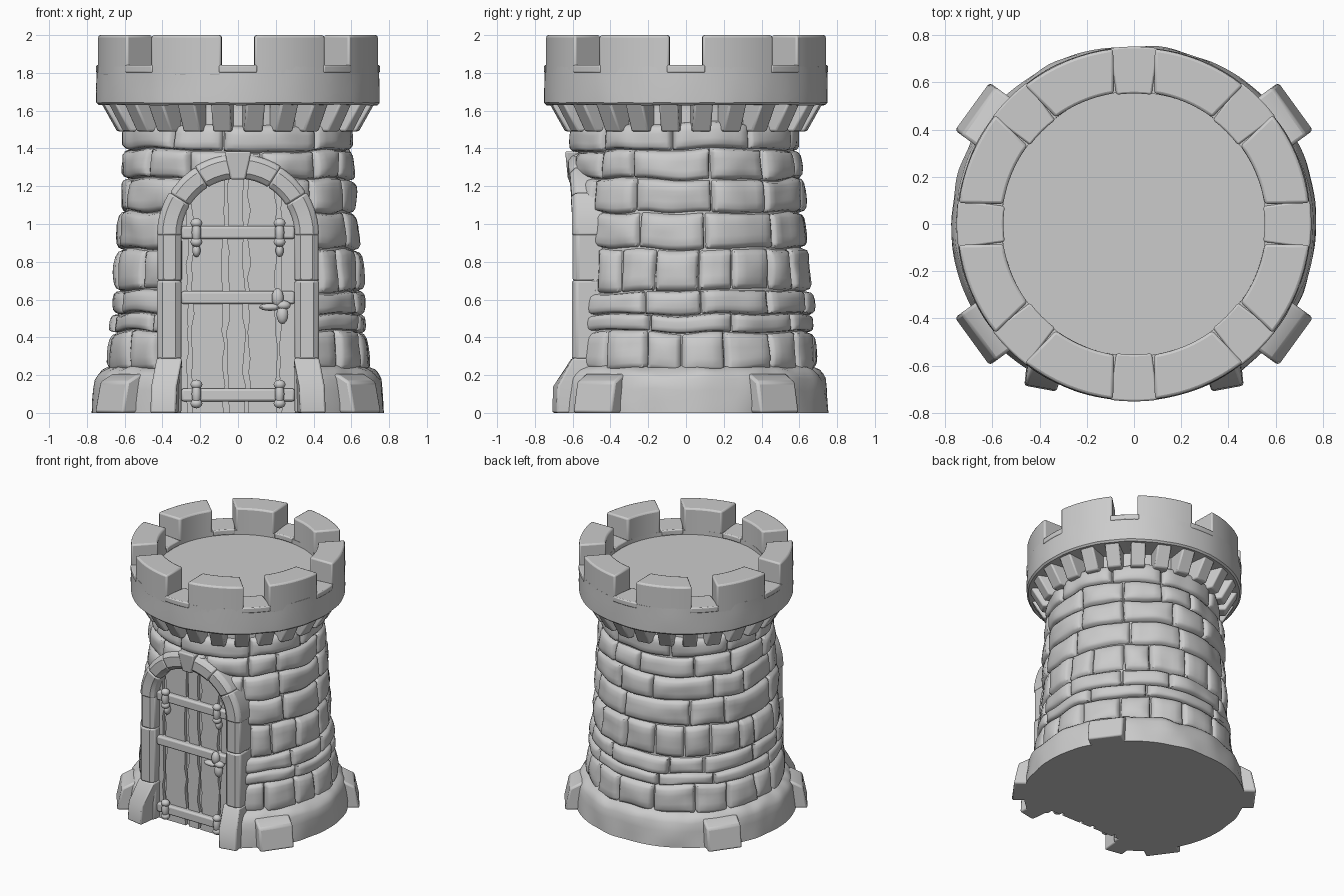
import bpy, bmesh, random
from math import sin, cos, pi, radians, hypot, sqrt
from mathutils import Vector, noise

if "Cube" in bpy.data.objects:
    bpy.data.objects.remove(bpy.data.objects["Cube"])

random.seed(4)
SPRING, R_IN, R_OUT = 0.94, 0.30, 0.425      # door arch


def polar(r, a, z):
    return Vector((r * cos(a), r * sin(a), z))


def rough(p, amp, freq=6):
    return amp * noise.noise(p * freq)


def clear_doorway(p):
    """Flatten masonry that lies behind the door and its frame."""
    if abs(p.x) < 0.38 and (p.z < SPRING or hypot(p.x, p.z - SPRING) < 0.385):
        p.y = max(p.y, -0.49)
    return p


def finish(name, bm, bevel=0.0, angle=35):
    bmesh.ops.remove_doubles(bm, verts=bm.verts, dist=1e-5)
    bmesh.ops.recalc_face_normals(bm, faces=bm.faces)
    me = bpy.data.meshes.new(name)
    bm.to_mesh(me)
    bm.free()
    ob = bpy.data.objects.new(name, me)
    bpy.context.collection.objects.link(ob)
    if bevel:
        m = ob.modifiers.new("soft_edges", 'BEVEL')
        m.width, m.segments, m.limit_method = bevel, 2, 'ANGLE'
        m.angle_limit = radians(40)
    bpy.ops.object.select_all(action='DESELECT')
    ob.select_set(True)
    bpy.context.view_layer.objects.active = ob
    bpy.ops.object.shade_smooth_by_angle(angle=radians(angle))
    return ob


def sweep(bm, sections):
    """Closed solid through a list of equal-sized cross-sections."""
    rings = [[bm.verts.new(p) for p in s] for s in sections]
    n = len(rings[0])
    for a, b in zip(rings, rings[1:]):
        for i in range(n):
            bm.faces.new((a[i], a[(i + 1) % n], b[(i + 1) % n], b[i]))
    bm.faces.new(rings[0])
    bm.faces.new(rings[-1][::-1])


def box(bm, x0, x1, y0, y1, z0, z1):
    sweep(bm, [[(x, y0, z0), (x, y1, z0), (x, y1, z1), (x, y0, z1)] for x in (x0, x1)])


def lathe(bm, profile, seg=144, amp=0.0, sx=1.0, door=False, loop=False):
    rings = []
    for r, z in profile:
        ring = []
        for i in range(seg):
            p = polar(r, 2 * pi * i / seg, z)
            if r > 0.3 and amp:
                p = polar(r + rough(p, amp), 2 * pi * i / seg, z + (rough(p, amp, 9) if z > 0.05 else 0))
            p.x *= sx
            ring.append(bm.verts.new(clear_doorway(p) if door else p))
        rings.append(ring)
    for a, b in zip(rings, rings[1:] + (rings[:1] if loop else [])):
        for i in range(seg):
            j = (i + 1) % seg
            bm.faces.new((a[i], a[j], b[j], b[i]))


def wall_r(z):
    return 0.695 - (z - 0.24) * 0.073


def arc_block(bm, a0, a1, r0, r1, z0, z1, n=8, inner_trim=0.0):
    secs = []
    for i in range(n + 1):
        t = i / n
        a = a0 + (a1 - a0) * t
        b = a0 + inner_trim + (a1 - a0 - 2 * inner_trim) * t
        secs.append([polar(r1, a, z0), polar(r1, a, z1), polar(r0, b, z1), polar(r0, b, z0)])
    sweep(bm, secs)


# Inner wall core up to the roof floor
bm = bmesh.new()
zs = [0.04 * i for i in range(42)]
lathe(bm, [(0, 0)] + [(wall_r(z) - 0.04, z) for z in zs] + [(0.575, 1.7), (0.57, 1.80), (0, 1.80)], door=True)
finish("wall_core", bm)

# Pillowed stone courses
bm = bmesh.new()
courses = [(0.22, 0.43, 17), (0.43, 0.52, 9), (0.52, 0.64, 11), (0.64, 0.87, 19),
           (0.87, 1.06, 10), (1.06, 1.235, 11), (1.235, 1.39, 12), (1.39, 1.53, 9)]
for k, (z0, z1, count) in enumerate(courses):
    step = 2 * pi / count
    cuts = [step * (i + random.uniform(-0.2, 0.2)) + k * 0.37 for i in range(count)]
    cuts.append(cuts[0] + 2 * pi)
    for a0, a1 in zip(cuts, cuts[1:]):
        out = random.uniform(-0.006, 0.010)
        n = max(5, int((a1 - a0) * 0.65 / 0.035))
        edge = 0.012 / ((a1 - a0) * 0.65)
        us = [0, edge, 2.5 * edge] + [i / n for i in range(1, n) if 3.5 * edge < i / n < 1 - 3.5 * edge] \
            + [1 - 2.5 * edge, 1 - edge, 1]
        vs = [0, 0.06, 0.16, 0.35, 0.5, 0.65, 0.84, 0.94, 1]
        drop = {0: 0.05, 1: 0.016, 2: 0.004}
        grid = []
        for i, u in enumerate(us):
            a, col = a0 + (a1 - a0) * u, []
            for j, v in enumerate(vs):
                q = polar(0.65, a, z0 + (z1 - z0) * v)
                d = max(drop.get(min(i, len(us) - 1 - i), 0), drop.get(min(j, len(vs) - 1 - j), 0))
                r = wall_r(q.z) + out - d + rough(q, 0.016, 7)
                p = polar(r, a + rough(q, 0.012, 5), q.z + rough(q, 0.022, 4))
                col.append(bm.verts.new(clear_doorway(p)))
            grid.append(col)
        for c, d in zip(grid, grid[1:]):
            for j in range(len(vs) - 1):
                bm.faces.new((c[j], d[j], d[j + 1], c[j + 1]))
finish("wall_stones", bm, angle=50)

# Base ring and its four buttress stones
bm = bmesh.new()
lathe(bm, [(0, 0), (0.758, 0), (0.755, 0.06), (0.748, 0.12), (0.74, 0.18), (0.725, 0.205), (0.705, 0.225),
           (0.66, 0.245), (0.6, 0.25)], amp=0.014, sx=1.025, door=True)
finish("base_ring", bm)
bm = bmesh.new()
for sx in (-1, 1):
    for sy in (-1, 1):
        out = Vector((sx * cos(radians(36)), sy * sin(radians(36)), 0))
        side = Vector((-out.y, out.x, 0))
        sweep(bm, [[out * r + side * w + Vector((0, 0, z)) for r, z in
                    ((0.62, 0), (0.85, 0), (0.815, 0.165), (0.74, 0.205), (0.62, 0.205))] for w in (-0.125, 0.125)])
finish("base_buttress_stones", bm, 0.014)

# Corbels under the parapet
bm = bmesh.new()
for i in range(24):
    a = 2 * pi * (i + 0.5) / 24
    out, side = polar(1, a, 0), Vector((-sin(a), cos(a), 0))
    sweep(bm, [[out * r + side * w + Vector((0, 0, z)) for r, z in
                ((0.55, 1.49), (0.64, 1.49), (0.725, 1.64), (0.55, 1.64))] for w in (-0.05, 0.05)])
finish("corbels", bm, 0.01)

# Parapet ring, merlons and crenel sills
bm = bmesh.new()
lathe(bm, [(0.56, 1.63), (0.738, 1.63), (0.75, 1.642), (0.75, 1.70), (0.748, 1.77), (0.747, 1.832),
           (0.56, 1.832), (0.56, 1.75)], amp=0.004, loop=True)
finish("parapet_ring", bm)
bm = bmesh.new()
for i in range(8):
    c, h = radians(22.5 + 45 * i), radians(22.5 - 6.8)
    arc_block(bm, c - h, c + h, 0.56, 0.747, 1.78, 2.0, inner_trim=radians(1.9))
finish("merlons", bm, 0.012)
bm = bmesh.new()
for i in range(8):
    c, h = radians(45 * i), radians(7.8)
    arc_block(bm, c - h, c + h, 0.553, 0.752, 1.80, 1.842, 4)
finish("crenel_sills", bm, 0.008)

# Door frame: jamb stones, arch stones, feet and keystone
bm = bmesh.new()


def frame_stone(stations, d=0.0):
    secs = []
    for x, z, nx, nz in stations:
        y = -0.60 - d - 0.03 * max(0, (z - 1.05) / 0.3)
        w = R_OUT - R_IN + d
        p = lambda k, yy: (x + nx * k, yy, z + nz * k)
        secs.append([p(0, -0.44), p(0, y + 0.025), p(0.03, y), p(w - 0.03, y), p(w, y + 0.025), p(w, -0.44)])
    sweep(bm, secs)


for s in (-1, 1):
    for z0, z1, d in ((0, 0.285, 0), (0.285, 0.70, 0.004), (0.70, SPRING + 0.04, 0)):
        frame_stone([(s * R_IN, z0, s, 0), (s * R_IN, z1, s, 0)], d)
    for a0, a1, d in ((0, 32, 0.004), (32, 58, 0), (58, 84, 0.005)):
        st = []
        for i in range(6):
            a = radians(a0 + (a1 - a0) * i / 5)
            st.append((s * R_IN * cos(a), SPRING + R_IN * sin(a), s * cos(a), sin(a)))
        frame_stone(st, d)
    sweep(bm, [[(s * x, y, z) for x, y, z in sec] for sec in (
        [(0.30, -0.45, 0), (0.33, -0.71, 0), (0.465, -0.685, 0), (0.44, -0.45, 0)],
        [(0.30, -0.45, 0.14), (0.325, -0.705, 0.14), (0.46, -0.68, 0.14), (0.44, -0.45, 0.14)],
        [(0.295, -0.45, 0.29), (0.295, -0.605, 0.29), (0.43, -0.60, 0.29), (0.43, -0.45, 0.29)])])
sweep(bm, [[(-w0, y, 1.235), (w0, y, 1.235), (w1, y - t, 1.385), (-w1, y - t, 1.385)]
           for y, w0, w1, t in ((-0.46, 0.04, 0.07, 0), (-0.625, 0.04, 0.07, 0.015))])
finish("door_frame", bm, 0.01)

# Door: backing board and ragged planks
bm = bmesh.new()
top = lambda x: SPRING + sqrt(0.35 ** 2 - x * x)
xs = [-0.33 + 0.66 * i / 16 for i in range(17)]
sweep(bm, [[(x, -0.44, 0), (x, -0.505, 0), (x, -0.505, top(x)), (x, -0.44, top(x))] for x in xs])
finish("door_backing", bm)
bm = bmesh.new()
cuts = [-0.32, -0.255, -0.065, 0.045, 0.215, 0.32]
gap = lambda: random.uniform(0.002, 0.022)
for x0, x1 in zip(cuts, cuts[1:]):
    secs = []
    for i in range(19):
        t = i / 18
        l, r = x0 + gap(), x1 - gap()
        secs.append([(l, -0.47, t * top(x0)), (l, -0.53, t * top(x0)), (r, -0.53, t * top(x1)), (r, -0.47, t * top(x1))])
    sweep(bm, secs)
finish("door_planks", bm)

# Iron straps, hinge knobs and latch
bm = bmesh.new()
for z in (0.095, 0.61, 0.955):
    box(bm, -0.30, 0.30, -0.565, -0.50, z - 0.034, z + 0.034)
finish("door_straps", bm, 0.012)
bm = bmesh.new()


def knob(x, z, sx, sz, y=-0.57, sy=0.03):
    v = bmesh.ops.create_uvsphere(bm, u_segments=14, v_segments=8, radius=1)['verts']
    for p in v:
        p.co = Vector((x + p.co.x * sx, y + p.co.y * sy, z + p.co.z * sz))


for x in (-0.22, 0.22):
    for z in (0.10, 0.955):
        knob(x, z, 0.026, 0.06)
        for dz in (-0.05, 0.05):
            knob(x, z + dz, 0.032, 0.026)
    knob(x, 0.86, 0.022, 0.035, -0.545)
for x, z, sx, sz in ((0.21, 0.61, 0.032, 0.05), (0.235, 0.52, 0.032, 0.05), (0.17, 0.56, 0.06, 0.02),
                     (0.24, 0.57, 0.04, 0.025)):
    knob(x, z, sx, sz)
finish("hinges_and_latch", bm)
